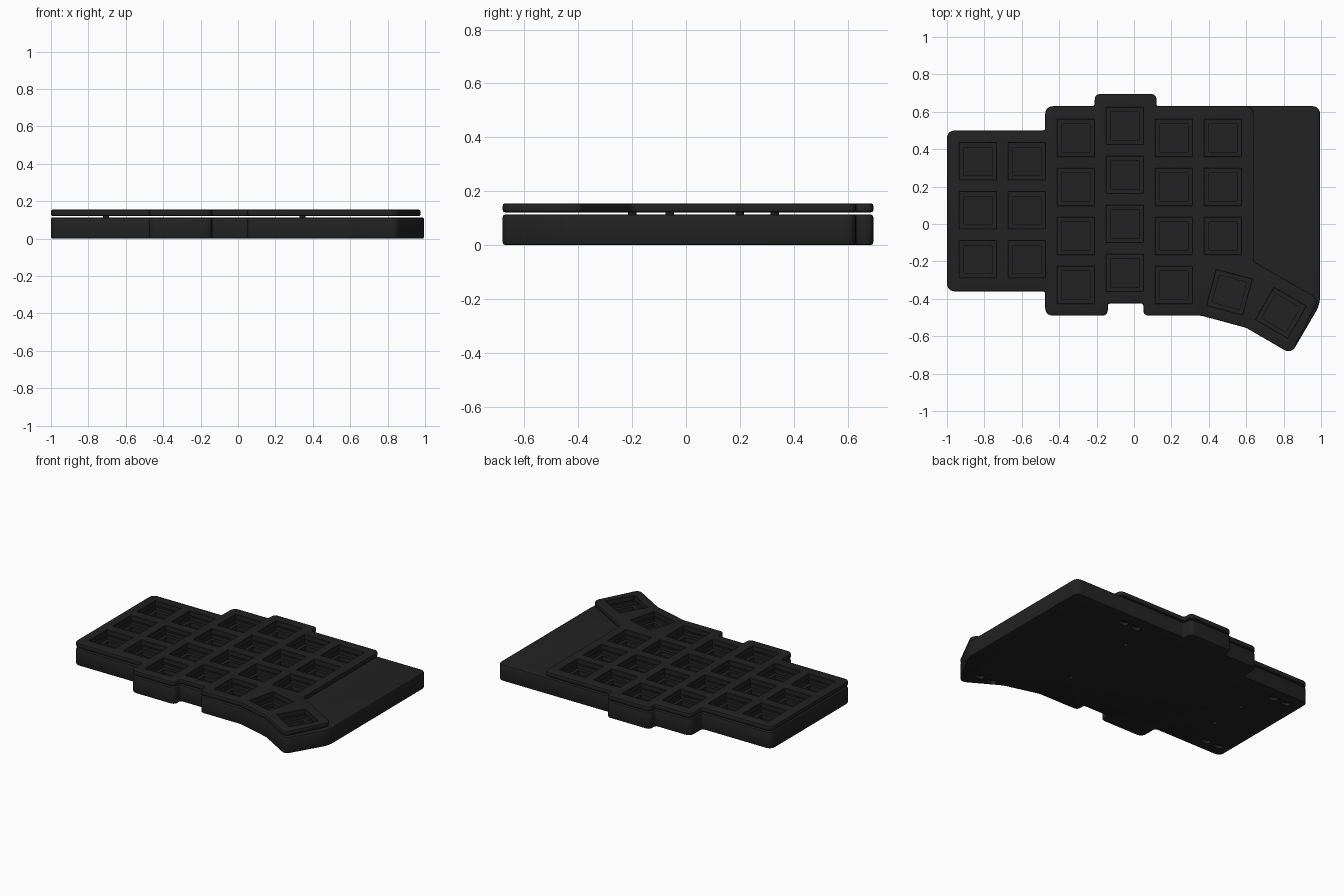
import bpy, bmesh, math
from mathutils import Vector, Matrix

if "Cube" in bpy.data.objects:
    bpy.data.objects.remove(bpy.data.objects["Cube"])

black = bpy.data.materials.new("matte_black")
black.use_nodes = True
colour = (0.016, 0.016, 0.016, 1)
black.diffuse_color = colour
black.node_tree.nodes["Principled BSDF"].inputs["Base Color"].default_value = colour


def add_object(name, bm):
    bmesh.ops.recalc_face_normals(bm, faces=bm.faces[:])
    mesh = bpy.data.meshes.new(name)
    bm.to_mesh(mesh)
    bm.free()
    mesh.materials.append(black)
    obj = bpy.data.objects.new(name, mesh)
    bpy.context.collection.objects.link(obj)
    return obj


def rounded(points, outer=0.042, inner=0.014, steps=5):
    """Round the corners of a clockwise outline, tighter at inside corners."""
    result = []
    for i, point in enumerate(points):
        p = Vector(point)
        a = Vector(points[i - 1]) - p
        b = Vector(points[(i + 1) % len(points)]) - p
        convex = a.x * b.y - a.y * b.x > 0
        r = min(outer if convex else inner, a.length * 0.45, b.length * 0.45)
        start, end = p + a.normalized() * r, p + b.normalized() * r
        for k in range(steps + 1):
            t = k / steps
            w = 0.82 * 2 * t * (1 - t)
            s, e = (1 - t) ** 2, t ** 2
            result.append((start * s + p * w + end * e) / (s + w + e))
    return result


def slab(name, outline, z0, z1, bevel):
    bm = bmesh.new()
    face = bm.faces.new([bm.verts.new((p.x, p.y, z0)) for p in rounded(outline)])
    top = bmesh.ops.extrude_face_region(bm, geom=[face], use_keep_orig=True)["geom"]
    verts = [v for v in top if isinstance(v, bmesh.types.BMVert)]
    bmesh.ops.translate(bm, verts=verts, vec=(0, 0, z1 - z0))
    rims = [e for e in bm.edges if abs(e.verts[0].co.z - e.verts[1].co.z) < 1e-5]
    bmesh.ops.bevel(bm, geom=rims, offset=bevel, segments=2, profile=0.5, affect='EDGES')
    return add_object(name, bm)


def add_stack(bm, rings, matrix):
    """Loft a closed solid through rings of (xy points, z)."""
    loops = [[bm.verts.new(matrix @ Vector((x, y, z))) for x, y in pts] for pts, z in rings]
    for low, high in zip(loops, loops[1:]):
        n = len(low)
        for i in range(n):
            j = (i + 1) % n
            bm.faces.new((low[i], low[j], high[j], high[i]))
    bm.faces.new(loops[0][::-1])
    bm.faces.new(loops[-1])


def square(size):
    h = size / 2
    return [(-h, -h), (h, -h), (h, h), (-h, h)]


def oval(rx, ry, sides=16):
    return [(rx * math.cos(math.tau * i / sides), ry * math.sin(math.tau * i / sides))
            for i in range(sides)]


def cut(obj, bm):
    cutter = add_object("cutter", bm)
    mod = obj.modifiers.new("cut", 'BOOLEAN')
    mod.operation, mod.solver, mod.object = 'DIFFERENCE', 'EXACT', cutter
    graph = bpy.context.evaluated_depsgraph_get()
    mesh = bpy.data.meshes.new_from_object(obj.evaluated_get(graph))
    obj.modifiers.clear()
    obj.data = mesh
    bpy.data.objects.remove(cutter)


# Shared outline of the key area, clockwise
back_edge = [(-1, -.36), (-1, .5), (-.475, .5), (-.475, .63), (-.21, .63),
             (-.21, .695), (.12, .695), (.12, .63)]
front_edge = [(.84, -.695), (.6, -.555), (.36, -.49), (.05, -.49), (.05, -.425),
              (-.14, -.425), (-.14, -.49), (-.475, -.49), (-.475, -.36)]
base = slab("base_case", back_edge + [(.995, .63), (.995, -.43)] + front_edge,
            0, .114, .01)
plate = slab("key_plate", back_edge + [(.64, .63), (.64, -.2), (.99, -.402)] + front_edge,
             .122, .155, .008)

# Key positions: (x, y, turn)
pitch = .262
columns = [(.335, 3), (.335, 3), (.46, 4), (.525, 4), (.46, 4), (.46, 3)]
keys = [(-.835 + i * pitch, y - k * pitch, 0)
        for i, (y, count) in enumerate(columns) for k in range(count)]
keys += [(.51, -.365, -15), (.785, -.475, -30)]


def key_wells():
    bm = bmesh.new()
    rings = [(square(.15), .06), (square(.15), .09), (square(.195), .09),
             (square(.195), .152), (square(.205), .157)]
    for x, y, turn in keys:
        add_stack(bm, rings, Matrix.Translation((x, y, 0))
                  @ Matrix.Rotation(math.radians(turn), 4, 'Z'))
    return bm


cut(plate, key_wells())

# Key sockets, foot recesses and screw holes in the base
screws = [(.345, .33), (.345, -.2), (-.705, .2), (-.705, -.06)]
feet = [(.48, .53), (.74, -.56), (-.84, .41), (-.86, -.27)]
wells = key_wells()
for x, y in feet:
    for side in (-1, 1):
        add_stack(wells, [(oval(.036, .022), -.02), (oval(.036, .022), .02)],
                  Matrix.Translation((x + side * .05, y, 0)))
for x, y in screws:
    add_stack(wells, [(oval(.014, .014), -.02), (oval(.014, .014), .03)],
              Matrix.Translation((x, y, 0)))
cut(base, wells)

# Posts that carry the plate above the base
bm = bmesh.new()
for x, y in screws:
    add_stack(bm, [(oval(.016, .016), .1), (oval(.016, .016), .13)],
              Matrix.Translation((x, y, 0)))
posts = add_object("plate_posts", bm)

for obj in (base, plate, posts):
    obj.data.shade_smooth()
    obj.data.set_sharp_from_angle(angle=math.radians(35))
